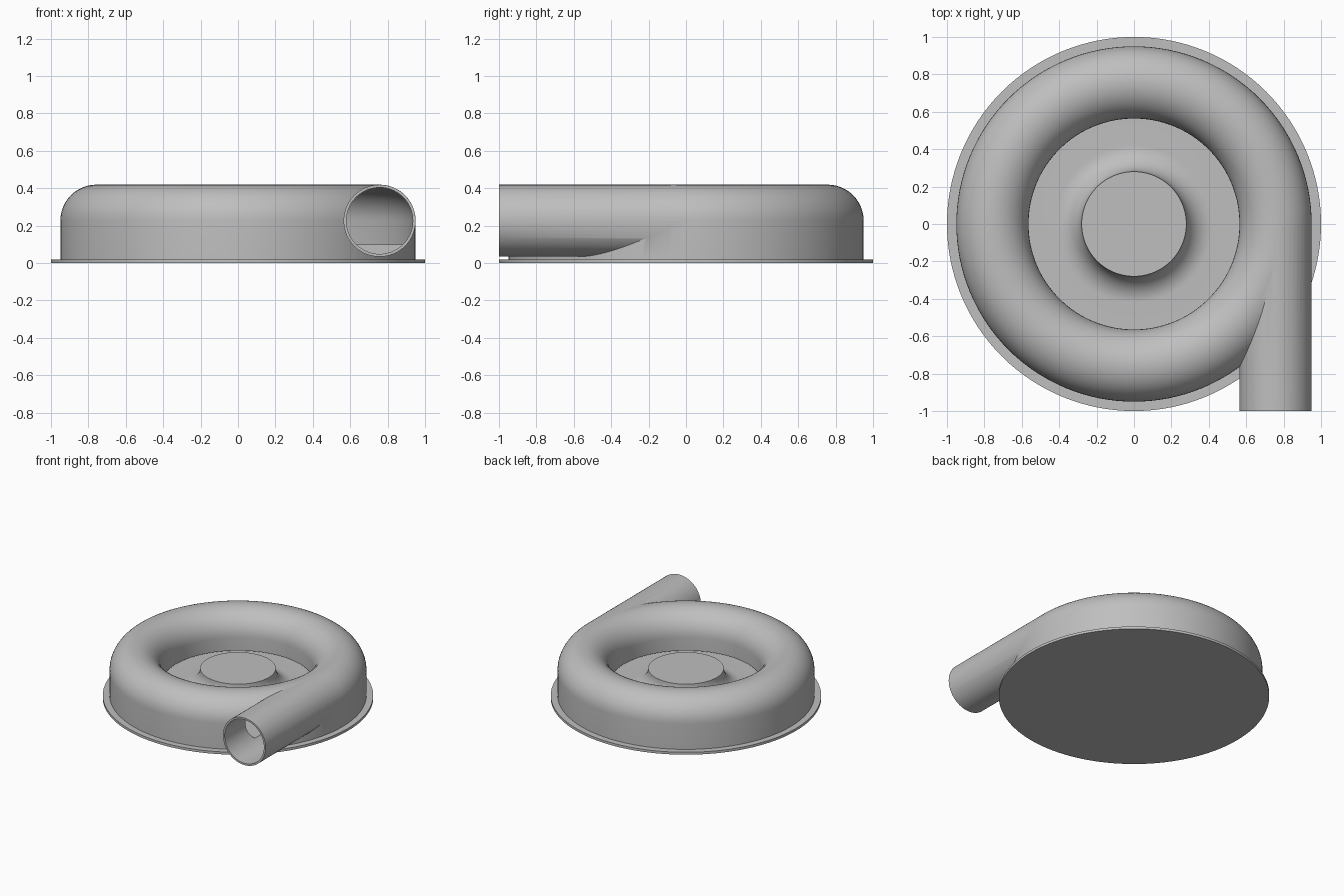
import bpy, bmesh, math
from mathutils import Matrix, Vector

cube = bpy.data.objects.get("Cube")
if cube:
    bpy.data.objects.remove(cube, do_unlink=True)

SEG = 128
TUBE_X, TUBE_Z, TUBE_R, WALL = 0.757, 0.226, 0.193, 0.015
FLOOR, LIP = 0.10, 0.12

grey = bpy.data.materials.new("light grey")
grey.use_nodes = True
colour = (0.52, 0.52, 0.52, 1)
grey.diffuse_color = colour
grey.node_tree.nodes["Principled BSDF"].inputs["Base Color"].default_value = colour


def finish(name, bm):
    bmesh.ops.recalc_face_normals(bm, faces=bm.faces)
    mesh = bpy.data.meshes.new(name)
    bm.to_mesh(mesh)
    bm.free()
    mesh.materials.append(grey)
    obj = bpy.data.objects.new(name, mesh)
    bpy.context.collection.objects.link(obj)
    return obj


def arc(cx, cz, r, start, end, steps):
    angles = [math.radians(start + (end - start) * i / steps) for i in range(steps + 1)]
    return [(cx + r * math.cos(a), cz + r * math.sin(a)) for a in angles]


def revolve(name, profile, closed):
    """Spin an (r, z) profile around the z axis."""
    bm = bmesh.new()
    verts = [bm.verts.new((r, 0, z)) for r, z in profile]
    edges = [bm.edges.new(pair) for pair in zip(verts, verts[1:])]
    if closed:
        edges.append(bm.edges.new((verts[-1], verts[0])))
    bmesh.ops.spin(bm, geom=verts + edges, cent=(0, 0, 0), axis=(0, 0, 1),
                   angle=math.tau, steps=SEG, use_merge=True)
    bmesh.ops.remove_doubles(bm, verts=bm.verts, dist=1e-5)
    return finish(name, bm)


def rod(name, radius, y0, y1):
    """Solid cylinder along y on the outlet axis."""
    bm = bmesh.new()
    place = Matrix.Translation(Vector((TUBE_X, (y0 + y1) / 2, TUBE_Z))) @ Matrix.Rotation(math.pi / 2, 4, "X")
    bmesh.ops.create_cone(bm, cap_ends=True, segments=64, radius1=radius,
                          radius2=radius, depth=y1 - y0, matrix=place)
    return finish(name, bm)


def combine(target, tool, operation):
    mod = target.modifiers.new(operation, "BOOLEAN")
    mod.operation, mod.solver, mod.object = operation, "EXACT", tool
    bpy.context.view_layer.objects.active = target
    bpy.ops.object.modifier_apply(modifier=mod.name)
    bpy.data.objects.remove(tool, do_unlink=True)


def smooth(obj):
    bpy.ops.object.select_all(action="DESELECT")
    obj.select_set(True)
    bpy.context.view_layer.objects.active = obj
    bpy.ops.object.shade_smooth_by_angle(angle=math.radians(30))


# Flat round base plate
base = revolve("base_plate", [(0, 0), (1, 0), (1, 0.02), (0, 0.02)], False)

# Ring casing joined to the straight tangential outlet
inner, outer = TUBE_X - TUBE_R, TUBE_X + TUBE_R
casing = revolve("casing", arc(TUBE_X, TUBE_Z, TUBE_R, 0, 180, 24)
                 + [(inner, LIP), (inner, 0.015), (outer, 0.015)], True)
combine(casing, rod("outlet_pipe", TUBE_R - 0.0005, -1, 0), "UNION")

# Hollow channel, with a narrow inlet gap under the inner lip
void = revolve("channel_cutter", arc(TUBE_X, TUBE_Z, TUBE_R - WALL, 0, 180, 24)
               + [(inner + WALL, LIP), (inner - 0.03, LIP),
                  (inner - 0.03, FLOOR), (outer - WALL, FLOOR)], True)
combine(casing, void, "DIFFERENCE")
combine(casing, rod("bore_cutter", TUBE_R - WALL - 0.0005, -1.1, 0), "DIFFERENCE")

# Raised hub flaring out into the channel floor
hub = revolve("hub", [(0, 0.24)] + arc(0.42, 0.24, 0.14, 180, 270, 16)
              + [(inner + 0.001, FLOOR), (inner + 0.001, 0.015)], False)

for part in (base, casing, hub):
    smooth(part)
